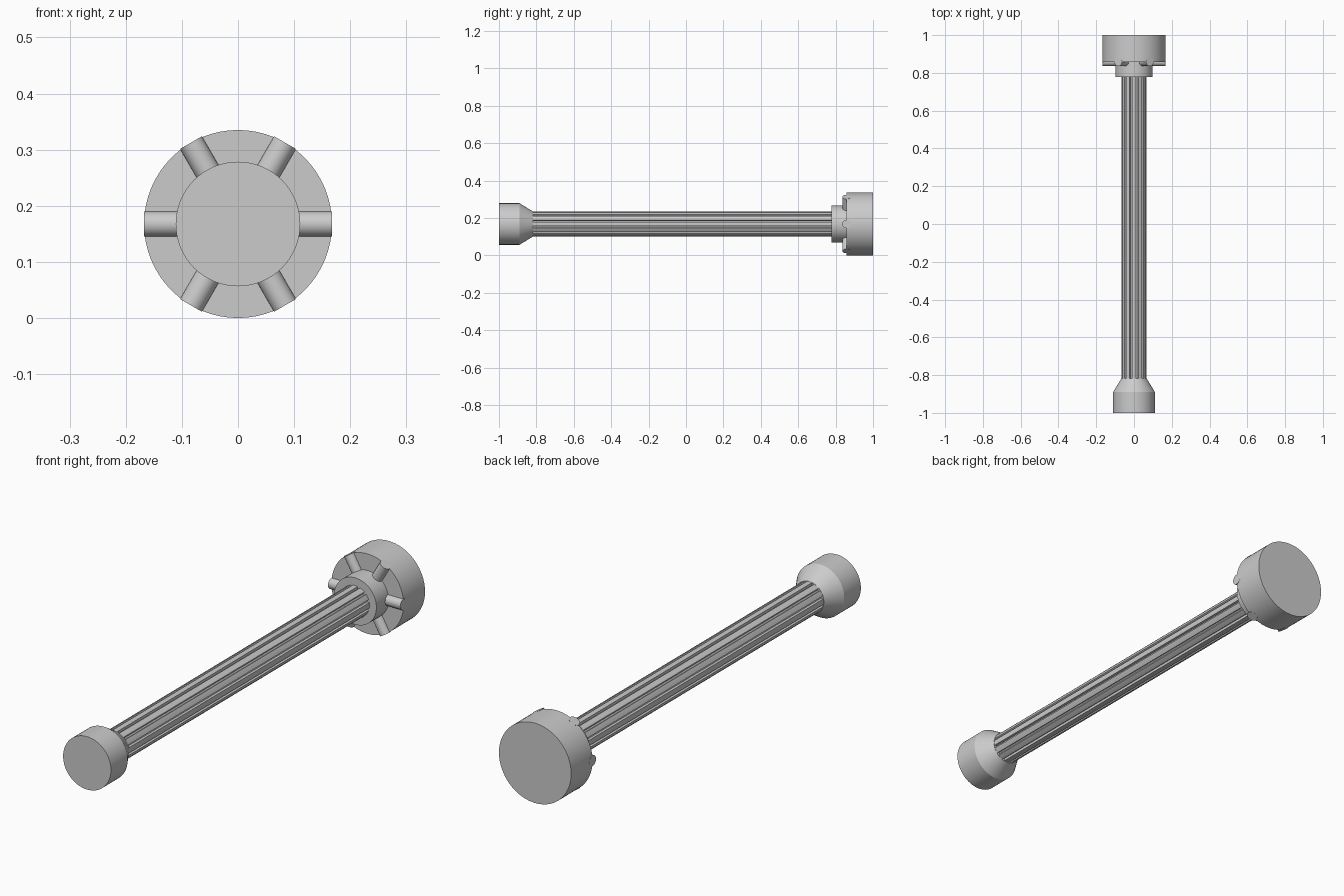
import bpy, bmesh
from math import cos, sin, pi, radians
from mathutils import Matrix, Vector

cube = bpy.data.objects.get("Cube")
if cube:
    bpy.data.objects.remove(cube)

AXIS_Z = 0.1675      # height of the long axis
DISC_R = 0.1675
DISC_FRONT = 0.858

grey = bpy.data.materials.new("plain grey")
grey.use_nodes = True
colour = (0.6, 0.6, 0.6, 1)
grey.diffuse_color = colour
grey.node_tree.nodes["Principled BSDF"].inputs["Base Color"].default_value = colour


def finish(name, bm, angle=25):
    bmesh.ops.recalc_face_normals(bm, faces=bm.faces)
    mesh = bpy.data.meshes.new(name)
    bm.to_mesh(mesh)
    bm.free()
    mesh.materials.append(grey)
    obj = bpy.data.objects.new(name, mesh)
    bpy.context.collection.objects.link(obj)
    obj.location.z = AXIS_Z
    bpy.ops.object.select_all(action='DESELECT')
    obj.select_set(True)
    bpy.context.view_layer.objects.active = obj
    bpy.ops.object.shade_smooth_by_angle(angle=radians(angle))
    return obj


def loft(name, rings, angle=25):
    """Capped solid along y through (y, outline) rings of equal point count."""
    bm = bmesh.new()
    loops = [[bm.verts.new((x, y, z)) for x, z in pts] for y, pts in rings]
    n = len(loops[0])
    for a, b in zip(loops, loops[1:]):
        for i in range(n):
            j = (i + 1) % n
            bm.faces.new((a[i], a[j], b[j], b[i]))
    bm.faces.new(loops[0])
    bm.faces.new(loops[-1])
    return finish(name, bm, angle)


def circle(r, n=64):
    return [(r * cos(2 * pi * i / n), r * sin(2 * pi * i / n)) for i in range(n)]


def fluted(outer, inner, count=12):
    """Outline with flat ridges parted by narrow grooves."""
    pts = []
    for k in range(count):
        for offset, r in ((-10, outer), (0, outer), (10, outer), (12, inner), (18, inner)):
            a = radians(k * 360 / count + offset)
            pts.append((r * cos(a), r * sin(a)))
    return pts


# End knob with a tapered shoulder
loft("end_knob", [(-1, circle(0.111)), (-0.89, circle(0.111)), (-0.818, circle(0.067))])

# Long fluted shaft
flutes = fluted(0.066, 0.055)
loft("fluted_shaft", [(-0.83, flutes), (0.79, flutes)])

# Collar and large head disc
loft("collar", [(0.777, circle(0.098)), (0.87, circle(0.098))])
loft("head_disc", [(DISC_FRONT, circle(DISC_R)), (1, circle(DISC_R))])

# Six round ribs half sunk into the front of the disc
bm = bmesh.new()
for k in range(6):
    length = DISC_R - 0.08
    place = (Matrix.Rotation(k * pi / 3, 4, 'Y')
             @ Matrix.Translation(Vector((0.08 + length / 2, DISC_FRONT, 0)))
             @ Matrix.Rotation(pi / 2, 4, 'Y'))
    bmesh.ops.create_cone(bm, cap_ends=True, segments=32, radius1=0.0225,
                          radius2=0.0225, depth=length, matrix=place)
finish("radial_ribs", bm)
